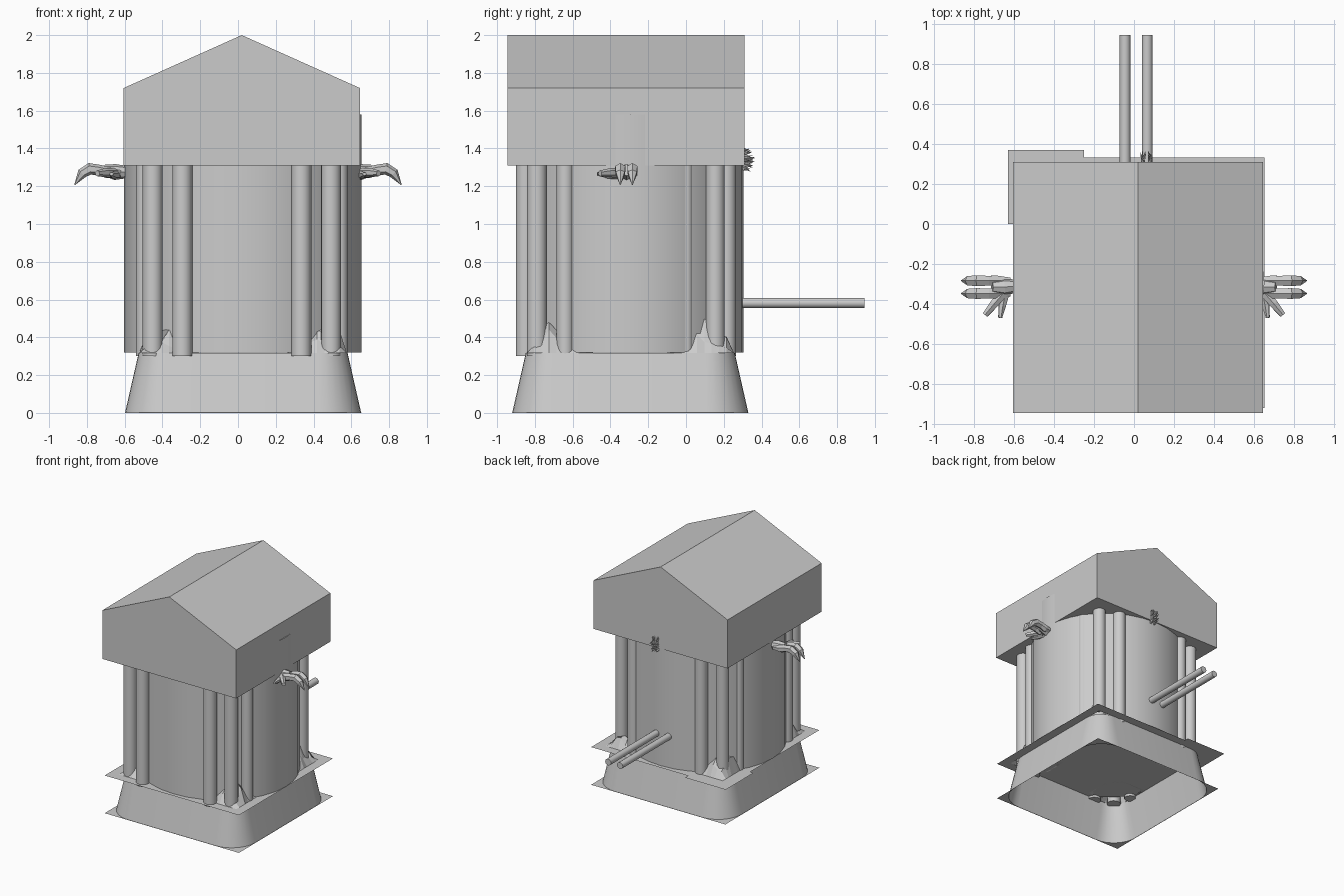
import bpy, bmesh, math, random
from mathutils import Vector

if "Cube" in bpy.data.objects:
    bpy.data.objects.remove(bpy.data.objects["Cube"])

random.seed(4)
CX, CY = 0.027, -0.295   # axis of the hut


def make(name, bm, smooth=None):
    bmesh.ops.remove_doubles(bm, verts=bm.verts, dist=1e-4)
    bmesh.ops.recalc_face_normals(bm, faces=bm.faces)
    me = bpy.data.meshes.new(name)
    bm.to_mesh(me)
    bm.free()
    ob = bpy.data.objects.new(name, me)
    bpy.context.collection.objects.link(ob)
    if smooth:
        bpy.ops.object.select_all(action='DESELECT')
        ob.select_set(True)
        bpy.context.view_layer.objects.active = ob
        bpy.ops.object.shade_smooth_by_angle(angle=math.radians(smooth))
    return ob


def tube(bm, points, radii, sides=8, phase=0.0):
    """Closed tube through points with a radius at each one."""
    pts = [Vector(p) for p in points]
    rings = []
    for i, p in enumerate(pts):
        d = (pts[min(i + 1, len(pts) - 1)] - pts[max(i - 1, 0)]).normalized()
        u = d.cross(Vector((0, 1, 0)))
        if u.length < 0.1:
            u = d.cross(Vector((0, 0, 1)))
        u.normalize()
        v = d.cross(u)
        ring = []
        for k in range(sides):
            a = phase + 2 * math.pi * k / sides
            ring.append(bm.verts.new(p + radii[i] * (u * math.cos(a) + v * math.sin(a))))
        rings.append(ring)
    for a, b in zip(rings, rings[1:]):
        for k in range(sides):
            j = (k + 1) % sides
            bm.faces.new((a[k], a[j], b[j], b[k]))
    bm.faces.new(rings[0][::-1])
    bm.faces.new(rings[-1])


def rounded_square(bm, half, r, z, steps=8):
    ring = []
    for q, (sx, sy) in enumerate(((1, 1), (-1, 1), (-1, -1), (1, -1))):
        for k in range(steps + 1):
            a = math.pi / 2 * (q + k / steps)
            ring.append(bm.verts.new((CX + sx * (half - r) + r * math.cos(a),
                                      CY + sy * (half - r) + r * math.sin(a), z)))
    return ring


# Gabled roof block
bm = bmesh.new()
profile = [(-0.605, 1.31), (0.645, 1.31), (0.645, 1.72), (0.02, 2.0), (-0.605, 1.72)]
front = [bm.verts.new((x, -0.945, z)) for x, z in profile]
back = [bm.verts.new((x, 0.31, z)) for x, z in profile]
bm.faces.new(front)
bm.faces.new(back[::-1])
for i in range(5):
    j = (i + 1) % 5
    bm.faces.new((front[i], back[i], back[j], front[j]))
make("roof", bm)

# Round wall
bm = bmesh.new()
bmesh.ops.create_cone(bm, cap_ends=True, segments=32, radius1=1, radius2=1, depth=1.26)
for v in bm.verts:
    v.co = (0.025 + v.co.x * 0.628, CY + v.co.y * 0.6, v.co.z + 0.95)
make("round_wall", bm, 40)

# Corner columns, three per corner
bm = bmesh.new()
for sx in (-1, 1):
    for y, x, r in ((-0.848, 0.315, 0.053), (-0.79, 0.472, 0.053), (-0.64, 0.515, 0.046),
                    (0.0, 0.515, 0.036), (0.155, 0.472, 0.05), (0.215, 0.315, 0.05)):
        cx = 0.02 + sx * x
        tube(bm, [(cx, y, 0.3), (cx, y, 1.31)], [r, r], 16)
make("corner_columns", bm, 40)

# Flared skirt with flat square corner tips at the bottom
bm = bmesh.new()
rings = [rounded_square(bm, 0.627, 0.0002, 0),
         rounded_square(bm, 0.625, 0.22, 0.001),
         rounded_square(bm, 0.553, 0.15, 0.318)]
for a, b in zip(rings, rings[1:]):
    n = len(a)
    for k in range(n):
        j = (k + 1) % n
        bm.faces.new((a[k], a[j], b[j], b[k]))
make("base_skirt", bm, 40)

# Floor sheet with jagged mounds around the column groups
bm = bmesh.new()
bmesh.ops.create_grid(bm, x_segments=32, y_segments=32, size=0.627)
for v in bm.verts:
    d = math.hypot(abs(v.co.x) - 0.44, abs(v.co.y) - 0.4)
    edge = max(abs(v.co.x), abs(v.co.y))
    h = 0.0
    if d < 0.19 and edge < 0.545:
        h = (1 - d / 0.19) * 0.2 * random.uniform(0.35, 1.15)
    v.co = (CX + v.co.x, CY + v.co.y, 0.318 + h)
make("floor_sheet", bm)

# Loose floor tile overhanging the back left corner
bm = bmesh.new()
bm.faces.new([bm.verts.new((x, y, 0.316)) for x, y in
              ((-0.63, 0.0), (-0.25, 0.0), (-0.25, 0.37), (-0.63, 0.37))])
make("corner_tile", bm)

# Two rods sticking out of the back
bm = bmesh.new()
for x in (-0.045, 0.066):
    tube(bm, [(x, 0.1, 0.582), (x, 0.945, 0.582)], [0.027, 0.027], 16)
make("back_rods", bm, 40)

# Clawed hands on both sides
for name, sx in (("right_claw", 1), ("left_claw", -1)):
    bm = bmesh.new()

    def px(x):
        return 0.0 + sx * x

    # wrist and palm
    tube(bm, [(px(0.57), -0.31, 1.275), (px(0.65), -0.315, 1.275), (px(0.71), -0.315, 1.285)],
         [0.03, 0.042, 0.03], 8)
    # fingers with hooked talons
    for y in (-0.284, -0.348):
        tube(bm, [(px(0.62), y, 1.265), (px(0.69), y, 1.272), (px(0.73), y, 1.285),
                  (px(0.785), y, 1.292), (px(0.825), y, 1.268), (px(0.865), y, 1.207)],
             [0.018, 0.03, 0.028, 0.031, 0.027, 0.002], 6)
    # thumb
    tube(bm, [(px(0.65), -0.34, 1.27), (px(0.7), -0.4, 1.272), (px(0.745), -0.455, 1.268)],
         [0.026, 0.024, 0.016], 6)
    # small lower finger
    tube(bm, [(px(0.64), -0.33, 1.26), (px(0.66), -0.41, 1.26), (px(0.67), -0.47, 1.265)],
         [0.025, 0.02, 0.01], 6)
    make(name, bm)

# Two spiky tufts on the back gable
bm = bmesh.new()
for x0 in (0.045, 0.078):
    for i in range(14):
        z = 1.29 + 0.11 * i / 13
        reach = 0.055 * (1 - abs(i - 5.5) / 10)
        tube(bm, [(x0, 0.3, z),
                  (x0 + random.uniform(-0.015, 0.015), 0.31 + reach, z + random.uniform(-0.02, 0.02))],
             [0.009, 0.001], 5)
make("spiky_tufts", bm)
